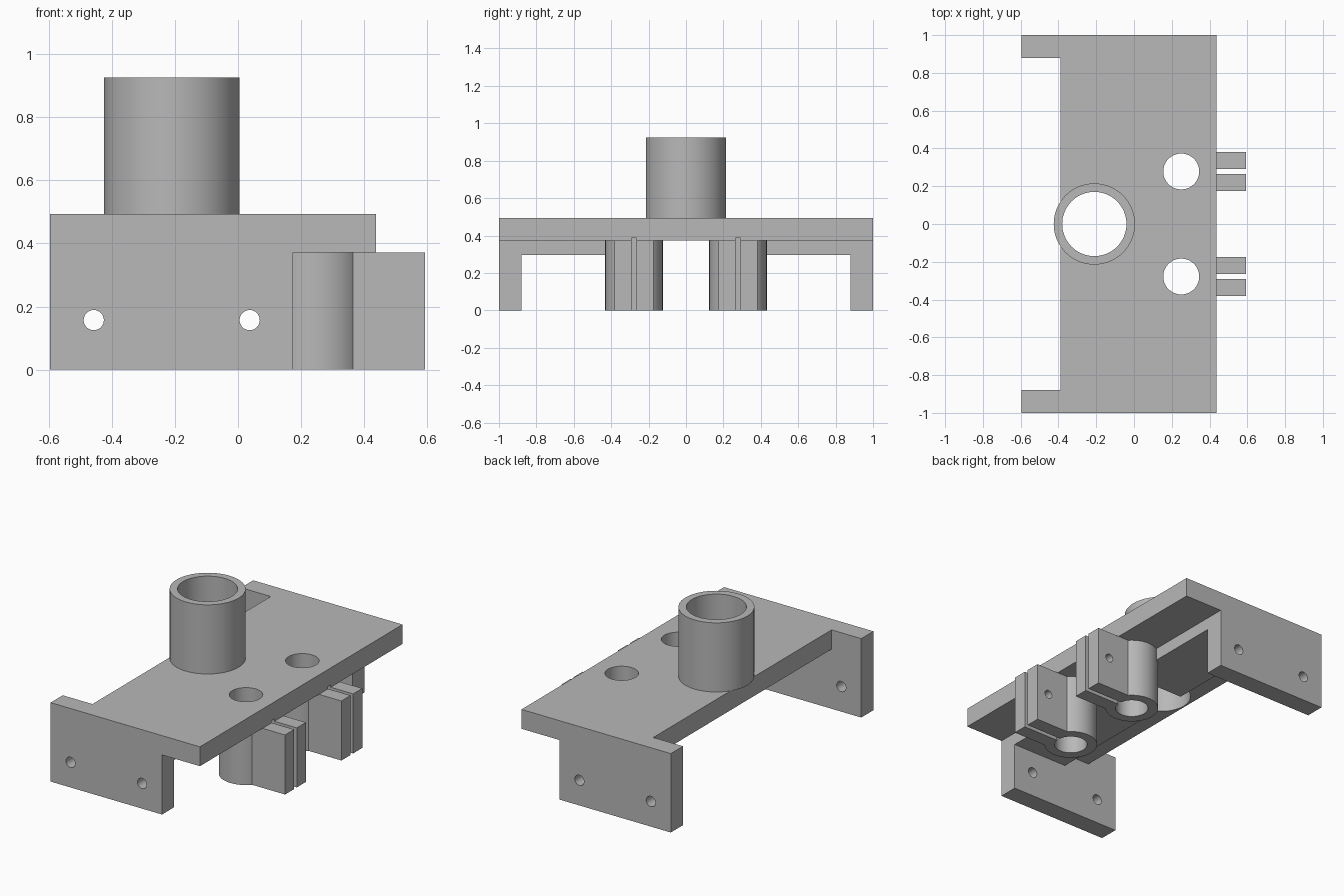
import bpy, bmesh, math

if "Cube" in bpy.data.objects:
    bpy.data.objects.remove(bpy.data.objects["Cube"], do_unlink=True)

gray = bpy.data.materials.new("plain_gray")
gray.use_nodes = True
gray.diffuse_color = (0.48, 0.48, 0.48, 1)
gray.node_tree.nodes["Principled BSDF"].inputs["Base Color"].default_value = (0.48, 0.48, 0.48, 1)


def prism(name, outline, z0, z1):
    """Extrude a flat outline from z0 up to z1."""
    bm = bmesh.new()
    face = bm.faces.new([bm.verts.new((x, y, z0)) for x, y in outline])
    top = bmesh.ops.extrude_face_region(bm, geom=[face])["geom"]
    verts = [v for v in top if isinstance(v, bmesh.types.BMVert)]
    bmesh.ops.translate(bm, vec=(0, 0, z1 - z0), verts=verts)
    bmesh.ops.recalc_face_normals(bm, faces=bm.faces)
    mesh = bpy.data.meshes.new(name)
    bm.to_mesh(mesh)
    bm.free()
    mesh.materials.append(gray)
    obj = bpy.data.objects.new(name, mesh)
    bpy.context.collection.objects.link(obj)
    return obj


def box(name, x0, x1, y0, y1, z0, z1):
    return prism(name, [(x0, y0), (x1, y0), (x1, y1), (x0, y1)], z0, z1)


def cylinder(name, x, y, r, z0, z1, n=72):
    angles = [2 * math.pi * i / n for i in range(n)]
    return prism(name, [(x + r * math.cos(a), y + r * math.sin(a)) for a in angles], z0, z1)


def cross_pin(x, z, r, y0, y1):
    """Cylinder lying along y, used to drill holes."""
    pin = cylinder("pin", 0, 0, r, -(y1 - y0) / 2, (y1 - y0) / 2, 32)
    pin.rotation_euler.x = math.pi / 2
    pin.location = (x, (y0 + y1) / 2, z)
    return pin


def combine(obj, tool, operation="DIFFERENCE"):
    tool.hide_render = True
    bpy.context.view_layer.update()
    mod = obj.modifiers.new("cut", "BOOLEAN")
    mod.operation, mod.solver, mod.object = operation, "EXACT", tool
    bpy.context.view_layer.objects.active = obj
    bpy.ops.object.modifier_apply(modifier=mod.name)
    bpy.data.objects.remove(tool, do_unlink=True)


LEFT, RIGHT, NOTCH, WALL_X = -0.595, 0.437, -0.39, 0.175
UNDER, TOP = 0.372, 0.493
INNER = 0.88
ROD_X, ROD_Y, ROD_R = 0.25, 0.278, 0.095
TUBE_X = -0.21

# Deck with a recess along its left edge
deck = prism("deck", [(LEFT, -1), (RIGHT, -1), (RIGHT, 1), (LEFT, 1), (LEFT, INNER),
                      (NOTCH, INNER), (NOTCH, -INNER), (LEFT, -INNER)], UNDER, TOP)
combine(deck, cylinder("bore", TUBE_X, 0, 0.17, 0.2, 1))

# Upright tube on the deck
tube = cylinder("upright_tube", TUBE_X, 0, 0.215, TOP, 0.925)
combine(tube, cylinder("bore", TUBE_X, 0, 0.17, 0.2, 1.2))
parts = [deck, tube]

for s, side in ((-1, "front"), (1, "back")):
    yc = s * ROD_Y

    # End wall with two screw holes
    y0, y1 = sorted((s * INNER, s))
    wall = box(side + "_end_wall", LEFT, WALL_X, y0, y1, 0, UNDER)
    for x in (-0.457, 0.037):
        combine(wall, cross_pin(x, 0.157, 0.032, y0 - 0.1, y1 + 0.1))

    # Stiffening pad below the deck
    y0, y1 = sorted((s * 0.175, s * INNER))
    pad = box(side + "_stiffening_pad", TUBE_X, WALL_X, y0, y1, 0.295, UNDER)

    # Split rod clamp with two ears and a bolt hole in one ear
    clamp = cylinder(side + "_rod_clamp", ROD_X, yc, 0.154, 0, UNDER)
    combine(clamp, box("ears", ROD_X, 0.592, yc - 0.103, yc + 0.103, 0, UNDER), "UNION")
    combine(clamp, cross_pin(0.508, 0.2, 0.026, yc, yc + 0.2))

    # Rod bore and clamp slot
    for part in (deck, pad, clamp):
        combine(part, cylinder("bore", ROD_X, yc, ROD_R, -0.1, 0.8))
    for part in (deck, clamp):
        combine(part, box("slot", ROD_X, 0.7, yc - 0.013, yc + 0.013, -0.1, 0.387))
    parts += [wall, pad, clamp]

# Smooth round surfaces, keep edges sharp
bpy.ops.object.select_all(action="DESELECT")
for part in parts:
    part.select_set(True)
bpy.context.view_layer.objects.active = deck
bpy.ops.object.shade_smooth_by_angle(angle=math.radians(30))
